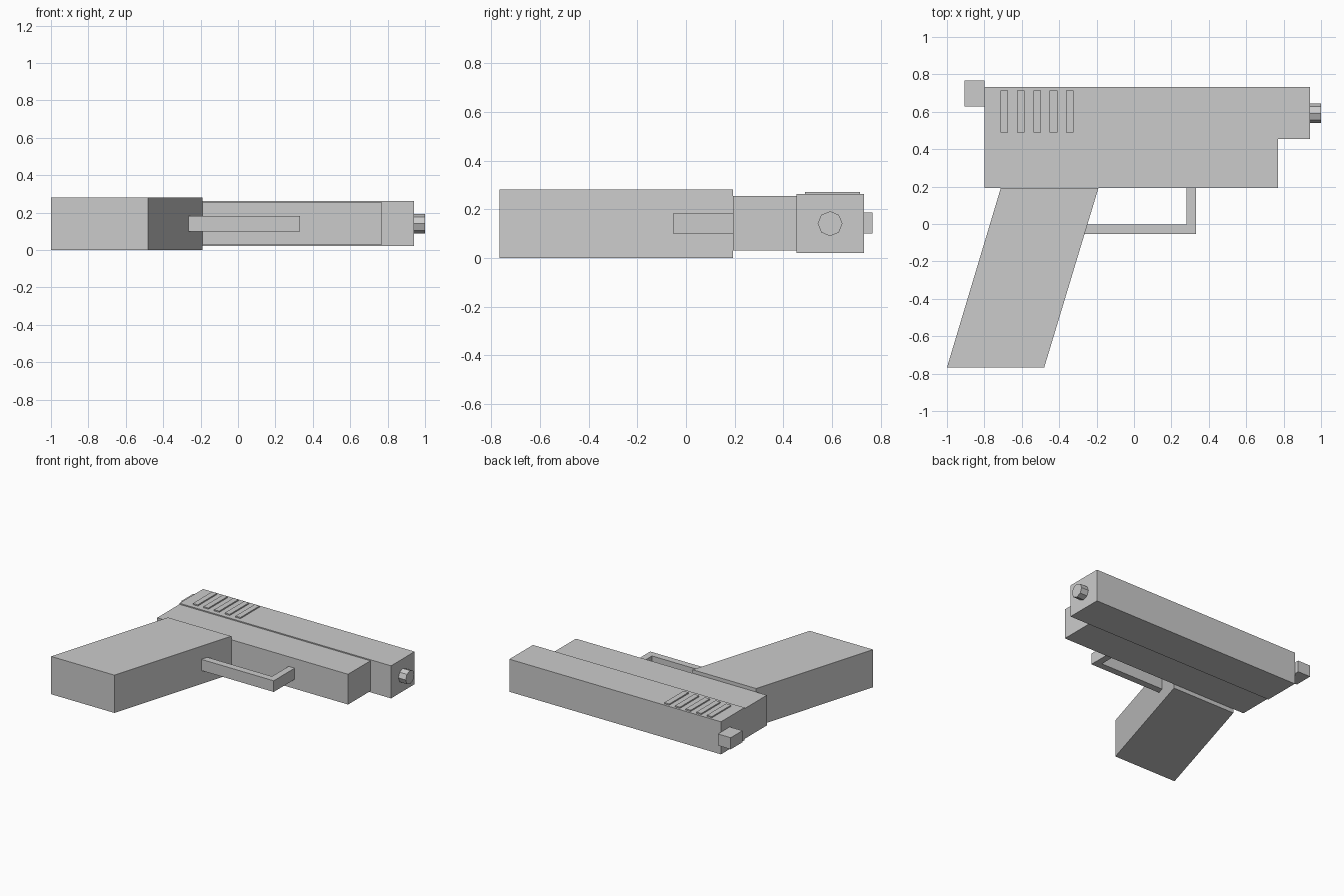
import bpy
from math import pi

if "Cube" in bpy.data.objects:
    bpy.data.objects.remove(bpy.data.objects["Cube"])


def prism(name, outline, z0, z1):
    """Extrude a counter-clockwise xy outline from z0 to z1."""
    n = len(outline)
    verts = [(x, y, z) for z in (z0, z1) for x, y in outline]
    faces = [tuple(reversed(range(n))), tuple(range(n, 2 * n))]
    faces += [(i, (i + 1) % n, n + (i + 1) % n, n + i) for i in range(n)]
    mesh = bpy.data.meshes.new(name)
    mesh.from_pydata(verts, [], faces)
    obj = bpy.data.objects.new(name, mesh)
    bpy.context.collection.objects.link(obj)
    return obj


def box(name, x0, x1, y0, y1, z0, z1):
    return prism(name, [(x0, y0), (x1, y0), (x1, y1), (x0, y1)], z0, z1)


# Main body
box("slide", -0.80, 0.94, 0.455, 0.732, 0.021, 0.263)
box("frame", -0.80, 0.77, 0.193, 0.455, 0.03, 0.255)
box("hammer", -0.905, -0.80, 0.629, 0.767, 0.10, 0.186)

# Slanted grip
prism("grip", [(-1.0, -0.767), (-0.48, -0.767), (-0.19, 0.193), (-0.712, 0.193)], 0.0, 0.281)

# L-shaped trigger guard, its rear end set into the grip
prism("trigger_guard", [(-0.275, -0.053), (0.331, -0.053), (0.331, 0.193),
                        (0.281, 0.193), (0.281, -0.002), (-0.275, -0.002)], 0.10, 0.183)

# Raised ribs on the upper side of the slide
for i in range(5):
    x = -0.714 + i * 0.0877
    box(f"slide_rib_{i + 1}", x, x + 0.041, 0.489, 0.715, 0.255, 0.272)

# Eight-sided muzzle
bpy.ops.mesh.primitive_cylinder_add(vertices=8, radius=0.051, depth=0.08,
                                    location=(0.96, 0.592, 0.141), rotation=(0, pi / 2, 0))
bpy.context.object.name = "muzzle"
